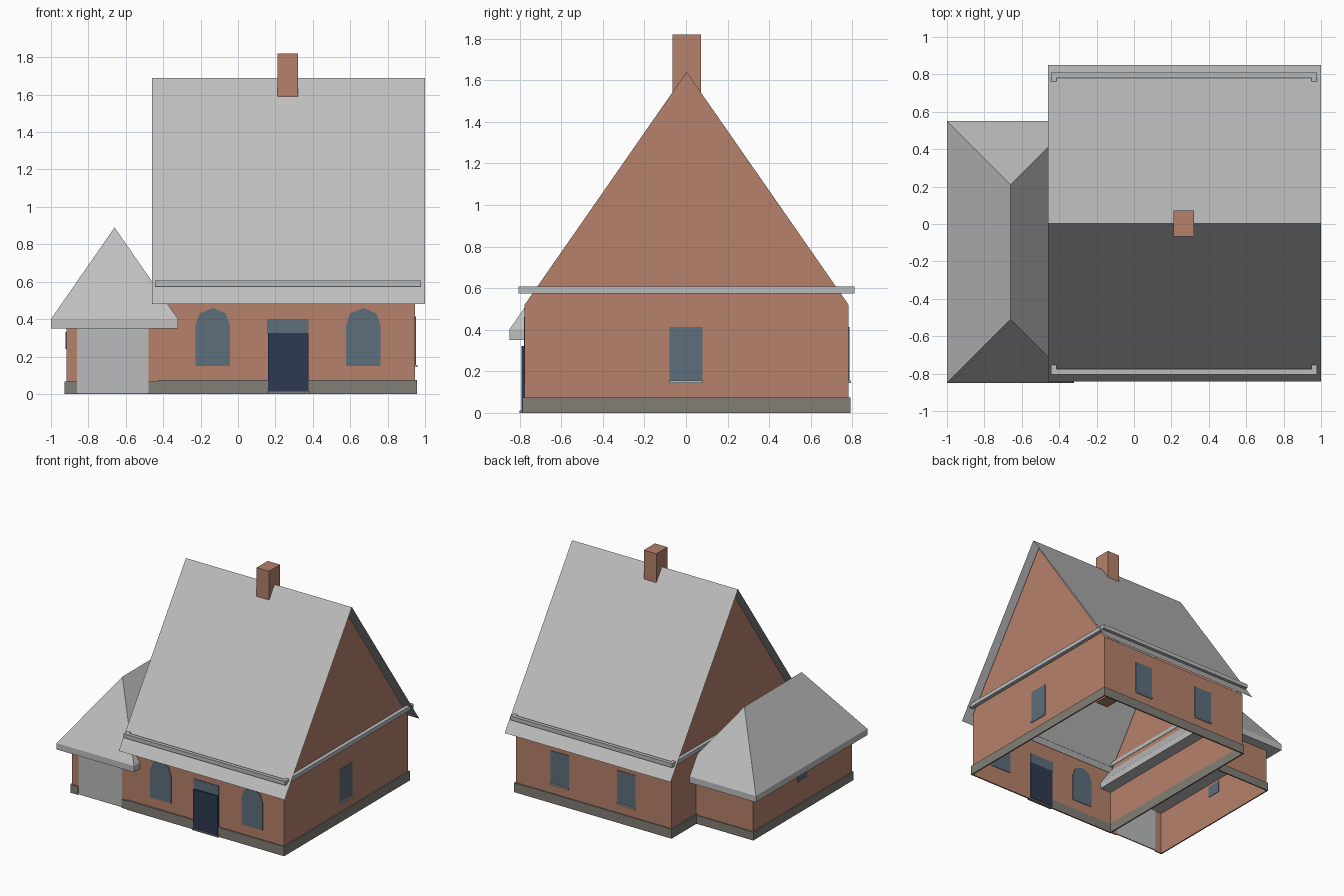
import bpy

if "Cube" in bpy.data.objects:
    bpy.data.objects.remove(bpy.data.objects["Cube"])


def material(name, r, g, b):
    lin = [(c / 255 / 12.92) if c < 10 else ((c / 255 + 0.055) / 1.055) ** 2.4 for c in (r, g, b)]
    m = bpy.data.materials.new(name)
    m.diffuse_color = (*lin, 1)
    m.use_nodes = True
    m.node_tree.nodes["Principled BSDF"].inputs["Base Color"].default_value = m.diffuse_color
    return m


BRICK = material("brick", 182, 129, 107)
ROOF = material("roof_grey", 192, 191, 191)
TRIM = material("trim_grey", 184, 187, 188)
STONE = material("plinth_stone", 130, 125, 118)
GLASS = material("window_glass", 92, 110, 123)
DOOR = material("door_blue", 45, 58, 83)


def mesh(name, verts, faces, mat):
    me = bpy.data.meshes.new(name)
    me.from_pydata(verts, [], faces)
    me.materials.append(mat)
    ob = bpy.data.objects.new(name, me)
    bpy.context.collection.objects.link(ob)
    return ob


def box(name, x0, x1, y0, y1, z0, z1, mat):
    v = [(x, y, z) for z in (z0, z1) for x, y in ((x0, y0), (x1, y0), (x1, y1), (x0, y1))]
    f = [(3, 2, 1, 0), (4, 5, 6, 7)] + [(i, (i + 1) % 4, (i + 1) % 4 + 4, i + 4) for i in range(4)]
    return mesh(name, v, f, mat)


def ring(name, x0, x1, y0, y1, t, z0, z1, mat):
    """Rectangular band of thickness t, open in the middle."""
    loops = []
    for d, z in ((0, z0), (0, z1), (t, z1), (t, z0)):
        loops += [(x0 + d, y0 + d, z), (x1 - d, y0 + d, z), (x1 - d, y1 - d, z), (x0 + d, y1 - d, z)]
    f = []
    for k in range(4):
        a, b = 4 * k, 4 * ((k + 1) % 4)
        f += [(a + i, a + (i + 1) % 4, b + (i + 1) % 4, b + i) for i in range(4)]
    return mesh(name, loops, f, mat)


# Main body
XL, XR, YF, YB, CY = -0.418, 0.947, -0.776, 0.782, 0.003
profile = [(YF, 0), (YB, 0), (YB, 0.52), (CY, 1.64), (YF, 0.52)]
verts = [(x, y, z) for x in (XL, XR) for y, z in profile]
mesh("main_walls", verts,
     [(4, 3, 2, 1, 0), (5, 6, 7, 8, 9), (0, 5, 9, 4), (1, 2, 7, 6)], BRICK)

# Main roof: two thin slopes
verts = [(x, y, z) for x in (-0.46, 1.0) for y, z in ((-0.842, 0.48), (CY, 1.69), (0.85, 0.48))]
mesh("main_roof", verts, [(0, 3, 4, 1), (1, 4, 5, 2)], ROOF)

# Chimney, cornice band and plinth
box("chimney", 0.21, 0.32, -0.066, 0.073, 0.55, 1.82, BRICK)
ring("cornice", -0.445, 0.978, -0.805, 0.81, 0.03, 0.575, 0.607, TRIM)
ring("main_plinth", -0.428, 0.957, -0.787, 0.792, 0.011, 0, 0.075, STONE)

# Side annexe: three walls, open towards the main body
AX, AF, AB = -0.918, -0.772, 0.47
verts = [(x, y, z) for z in (0, 0.38) for x, y in ((XL, AF), (AX, AF), (AX, AB), (XL, AB))]
mesh("annexe_walls", verts, [(1, 0, 4, 5), (2, 1, 5, 6), (3, 2, 6, 7)], BRICK)

# Annexe hipped roof with deep fascia
x0, x1, y0, y1 = -1.0, -0.32, -0.85, 0.55
verts = [(x, y, z) for z in (0.35, 0.4) for x, y in ((x0, y0), (x1, y0), (x1, y1), (x0, y1))]
verts += [(-0.66, y0 + 0.34, 0.89), (-0.66, y1 - 0.34, 0.89)]
faces = [(3, 2, 1, 0)] + [(i, (i + 1) % 4, (i + 1) % 4 + 4, i + 4) for i in range(4)]
faces += [(4, 5, 8), (5, 6, 9, 8), (6, 7, 9), (7, 4, 8, 9)]
mesh("annexe_roof", verts, faces, ROOF)

# Annexe plinth pieces and wide front panel
box("annexe_plinth_side", AX - 0.01, AX, AF - 0.01, AB + 0.01, 0, 0.066, STONE)
box("annexe_plinth_back", AX, XL, AB, AB + 0.01, 0, 0.066, STONE)
for n, (a, b) in enumerate(((AX, -0.86), (-0.478, XL))):
    box(f"annexe_plinth_front_{n}", a, b, AF - 0.01, AF, 0, 0.066, STONE)
box("annexe_front_panel", -0.86, -0.478, AF - 0.005, AF + 0.004, 0.005, 0.352, TRIM)
box("annexe_window", AX - 0.004, AX + 0.004, -0.21, -0.09, 0.24, 0.33, GLASS)

# Arched front windows
arch = [(-0.093, 0.15), (0.093, 0.15), (0.093, 0.365), (0.07, 0.43),
        (0, 0.46), (-0.07, 0.43), (-0.093, 0.365)]
for n, cx in enumerate((-0.135, 0.67)):
    k = len(arch)
    verts = [(cx + x, y, z) for y in (YF - 0.004, YF + 0.004) for x, z in arch]
    faces = [tuple(range(k)), tuple(range(2 * k - 1, k - 1, -1))]
    faces += [((i + 1) % k, i, i + k, (i + 1) % k + k) for i in range(k)]
    mesh(f"arched_window_{n}", verts, faces, GLASS)

# Front door, transom light and threshold
box("door_leaf", 0.16, 0.376, -0.792, YF + 0.004, 0.012, 0.322, DOOR)
box("door_transom", 0.156, 0.376, YF - 0.004, YF + 0.004, 0.322, 0.4, GLASS)
box("door_threshold", 0.156, 0.385, -0.8, YF, 0, 0.012, STONE)

# Rectangular windows with pale sills: back pair and right gable
for n, cx in enumerate((-0.025, 0.56)):
    box(f"back_window_{n}", cx - 0.08, cx + 0.08, YB - 0.004, YB + 0.004, 0.155, 0.413, GLASS)
    box(f"back_sill_{n}", cx - 0.08, cx + 0.08, YB, YB + 0.012, 0.144, 0.155, TRIM)
box("gable_window", XR - 0.004, XR + 0.004, -0.08, 0.08, 0.155, 0.413, GLASS)
box("gable_sill", XR, XR + 0.012, -0.08, 0.08, 0.144, 0.155, TRIM)
